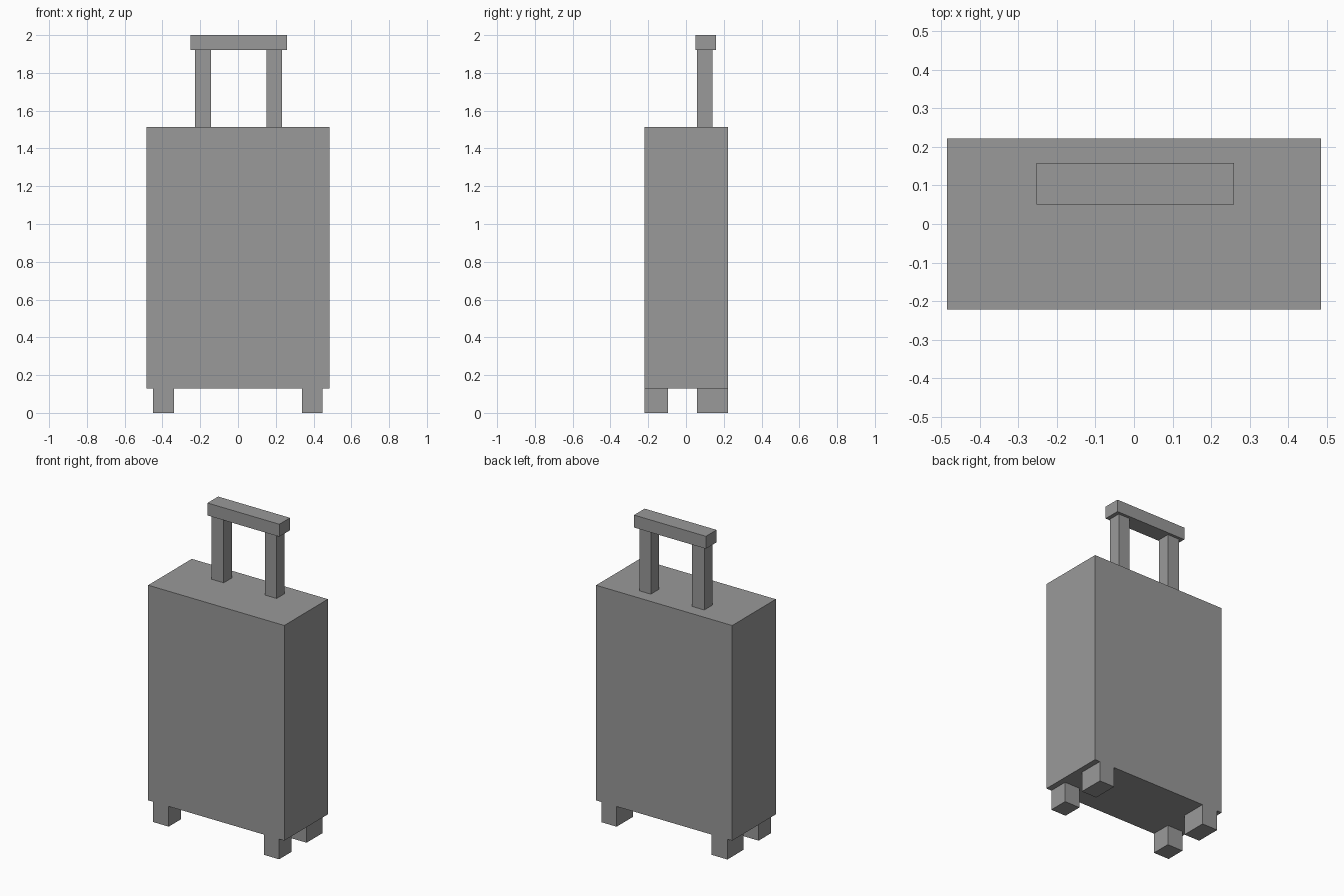
import bpy
from mathutils import Vector

cube = bpy.data.objects.get("Cube")
if cube:
    bpy.data.objects.remove(cube, do_unlink=True)

grey = bpy.data.materials.new("plain grey")
grey.use_nodes = True
colour = (0.32, 0.32, 0.32, 1)
grey.diffuse_color = colour
grey.node_tree.nodes["Principled BSDF"].inputs["Base Color"].default_value = colour


def box(name, low, high):
    """Flat-sided box between two opposite corners."""
    low, high = Vector(low), Vector(high)
    bpy.ops.mesh.primitive_cube_add(size=1, location=(low + high) / 2)
    obj = bpy.context.object
    obj.name = name
    obj.scale = high - low
    bpy.ops.object.transform_apply(location=False, rotation=False, scale=True)
    obj.data.materials.append(grey)
    return obj


# Case
BOTTOM, TOP = 0.13, 1.513
box("case_body", (-0.484, -0.221, BOTTOM), (0.484, 0.222, TOP))

# Block wheels, flush with the front and back of the case
for side, x0, x1 in (("right", -0.45, -0.338), ("left", 0.338, 0.447)):
    for end, y0, y1 in (("front", -0.221, -0.095), ("back", 0.058, 0.222)):
        box(f"{end}_{side}_wheel", (x0, y0, 0), (x1, y1, BOTTOM))

# Pull handle: two posts and a grip
GRIP = 1.92
for side, x0, x1 in (("right", -0.228, -0.142), ("left", 0.152, 0.234)):
    box(f"{side}_handle_post", (x0, 0.058, TOP), (x1, 0.14, GRIP))
box("handle_grip", (-0.252, 0.05, GRIP), (0.259, 0.158, 2))
